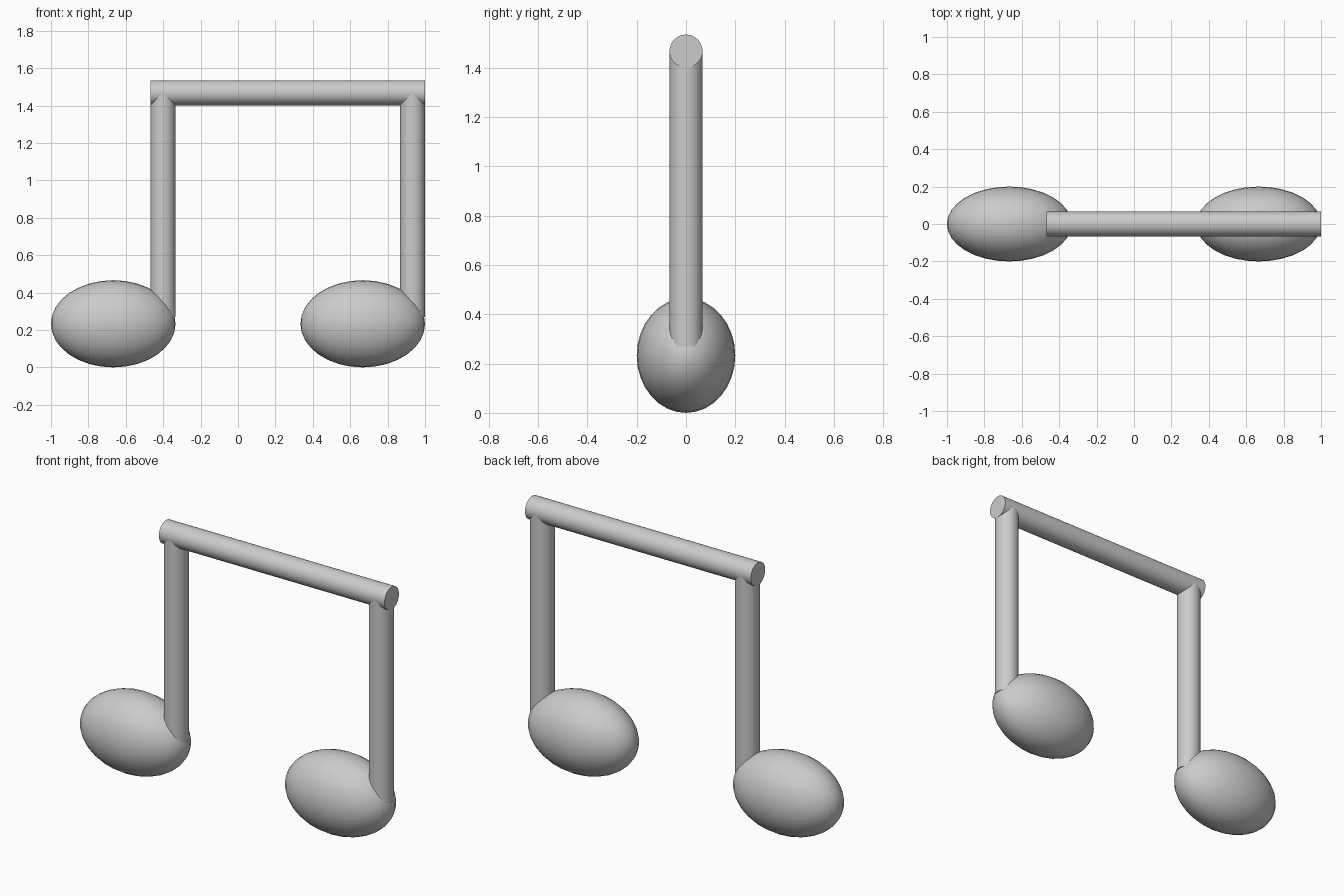
import bpy
from math import pi

if "Cube" in bpy.data.objects:
    bpy.data.objects.remove(bpy.data.objects["Cube"])

R = 0.067          # tube radius
BEAM_Z = 1.468     # beam axis height
STEM_BOTTOM = 0.27
STEM_X = (-0.401, 0.933)


def finish(obj, name):
    obj.name = name
    bpy.ops.object.transform_apply(location=False, rotation=True, scale=True)
    bpy.ops.object.shade_smooth_by_angle(angle=pi / 6)


def tube(name, location, length, rotation=(0, 0, 0)):
    bpy.ops.mesh.primitive_cylinder_add(vertices=32, radius=R, depth=length,
                                        location=location, rotation=rotation)
    finish(bpy.context.object, name)


def note_head(name, x):
    # flattened ball with its poles along x
    bpy.ops.mesh.primitive_uv_sphere_add(segments=32, ring_count=16, radius=1,
                                         location=(x, 0, 0.233), rotation=(0, pi / 2, 0))
    obj = bpy.context.object
    obj.scale = (0.233, 0.2, 0.333)
    finish(obj, name)


# two heads, each with a stem on its right side
for side, stem_x in zip(("left", "right"), STEM_X):
    note_head(side + "_note_head", stem_x - 0.266)
    tube(side + "_stem", (stem_x, 0, (STEM_BOTTOM + BEAM_Z) / 2), BEAM_Z - STEM_BOTTOM)

# beam joining the stem tops
x0, x1 = STEM_X[0] - R, STEM_X[1] + R
tube("beam", ((x0 + x1) / 2, 0, BEAM_Z), x1 - x0, (0, pi / 2, 0))
